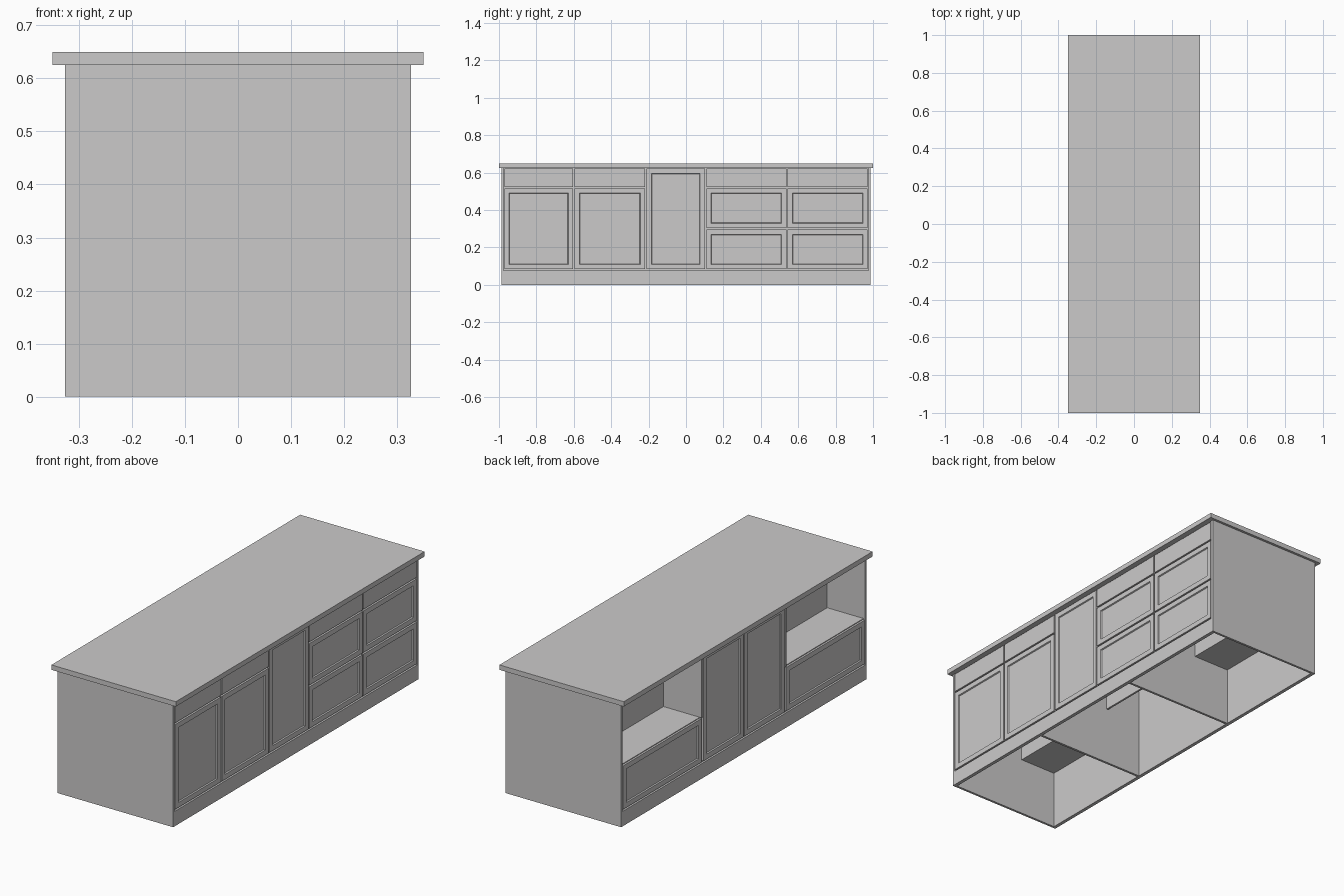
import bpy, bmesh
from mathutils import Vector

if "Cube" in bpy.data.objects:
    bpy.data.objects.remove(bpy.data.objects["Cube"])

# single painted finish
paint = bpy.data.materials.new("light_grey_paint")
paint.diffuse_color = (0.6, 0.592, 0.592, 1)
paint.use_nodes = True
paint.node_tree.nodes["Principled BSDF"].inputs["Base Color"].default_value = paint.diffuse_color

BX, BY = 0.326, 0.987      # half size of the cabinet body
TOP = 0.625                # underside of the worktop
GAP = 0.004                # half the gap between neighbouring fronts
FRONT = 0.010              # thickness of doors and drawer fronts
NX = -0.112                # back wall of the open niches
NZ = 0.31                  # floor of the open niches


def finish(name, bm):
    me = bpy.data.meshes.new(name)
    bm.to_mesh(me)
    bm.free()
    me.materials.append(paint)
    ob = bpy.data.objects.new(name, me)
    bpy.context.collection.objects.link(ob)
    return ob


def box_bm(lo, hi):
    bm = bmesh.new()
    bmesh.ops.create_cube(bm, size=1)
    lo, hi = Vector(lo), Vector(hi)
    for v in bm.verts:
        v.co = (lo + hi) / 2 + v.co * (hi - lo)
    return bm


def box(name, x0, x1, y0, y1, z0, z1):
    return finish(name, box_bm((x0, y0, z0), (x1, y1, z1)))


def front(name, side, y0, y1, z0, z1, framed=True, rail=0.036):
    """Door or drawer front on side +1 / -1, with a recessed middle if framed."""
    xs = sorted((side * (BX - FRONT), side * BX))
    bm = box_bm((xs[0], y0 + GAP, z0 + GAP), (xs[1], y1 - GAP, z1 - GAP))
    if framed:
        bm.normal_update()
        face = [f for f in bm.faces if f.normal.x * side > 0.9]
        bmesh.ops.inset_region(bm, faces=face, thickness=rail)
        bmesh.ops.inset_region(bm, faces=face, thickness=0.004, depth=-0.006)
    finish(name, bm)


# worktop
box("worktop", -0.35, 0.35, -1, 1, TOP, 0.65)

# end panels
E = BY - 0.012
box("end_panel_front", -BX, BX, -BY, -E, 0, TOP)
box("end_panel_back", -BX, BX, E, BY, 0, TOP)

# backing walls behind the fronts; the -x one leaves the niches open
W0, W1 = BX - FRONT - 0.008, BX - FRONT
box("wall_right", W0, W1, -E, E, 0, TOP)
box("wall_left_lower", -W1, -W0, -E, E, 0, NZ)
box("wall_left_middle", -W1, -W0, -0.335, 0.335, NZ, TOP)

# plinths
for side in (-1, 1):
    xs = sorted((side * W1, side * BX))
    box("plinth", xs[0], xs[1], -E, E, 0, 0.08 - GAP)

# dividers between the three compartments
for y in (-0.335, 0.335):
    box("divider", -W1, W0, y - 0.006, y + 0.006, 0, TOP)
    box("divider_edge", -BX, -W1, y - 0.006, y + 0.006, NZ, TOP)

# inner back wall and niche floors
box("inner_wall", NX, NX + 0.01, -E, E, NZ - 0.01, TOP)
for y0, y1 in ((-E, -0.335), (0.335, E)):
    box("niche_floor", -W1, NX, y0, y1, NZ - 0.01, NZ)

# right side: two doors under plain drawers, a tall door, two drawer stacks
for y0, y1 in ((-E, -0.60), (-0.60, -0.215)):
    front("door_right", 1, y0, y1, 0.08, 0.52)
    front("top_drawer", 1, y0, y1, 0.52, TOP, framed=False)
front("tall_door_right", 1, -0.215, 0.105, 0.08, TOP)
for y0, y1 in ((0.105, 0.54), (0.54, E)):
    front("lower_drawer", 1, y0, y1, 0.08, 0.30)
    front("middle_drawer", 1, y0, y1, 0.30, 0.52)
    front("top_drawer", 1, y0, y1, 0.52, TOP, framed=False)

# left side: wide drawers under the niches, two tall doors between
for y0, y1 in ((-E, -0.335), (0.335, E)):
    front("wide_drawer", -1, y0, y1, 0.08, NZ)
for y0, y1 in ((-0.329, 0), (0, 0.329)):
    front("tall_door_left", -1, y0, y1, 0.08, TOP)
